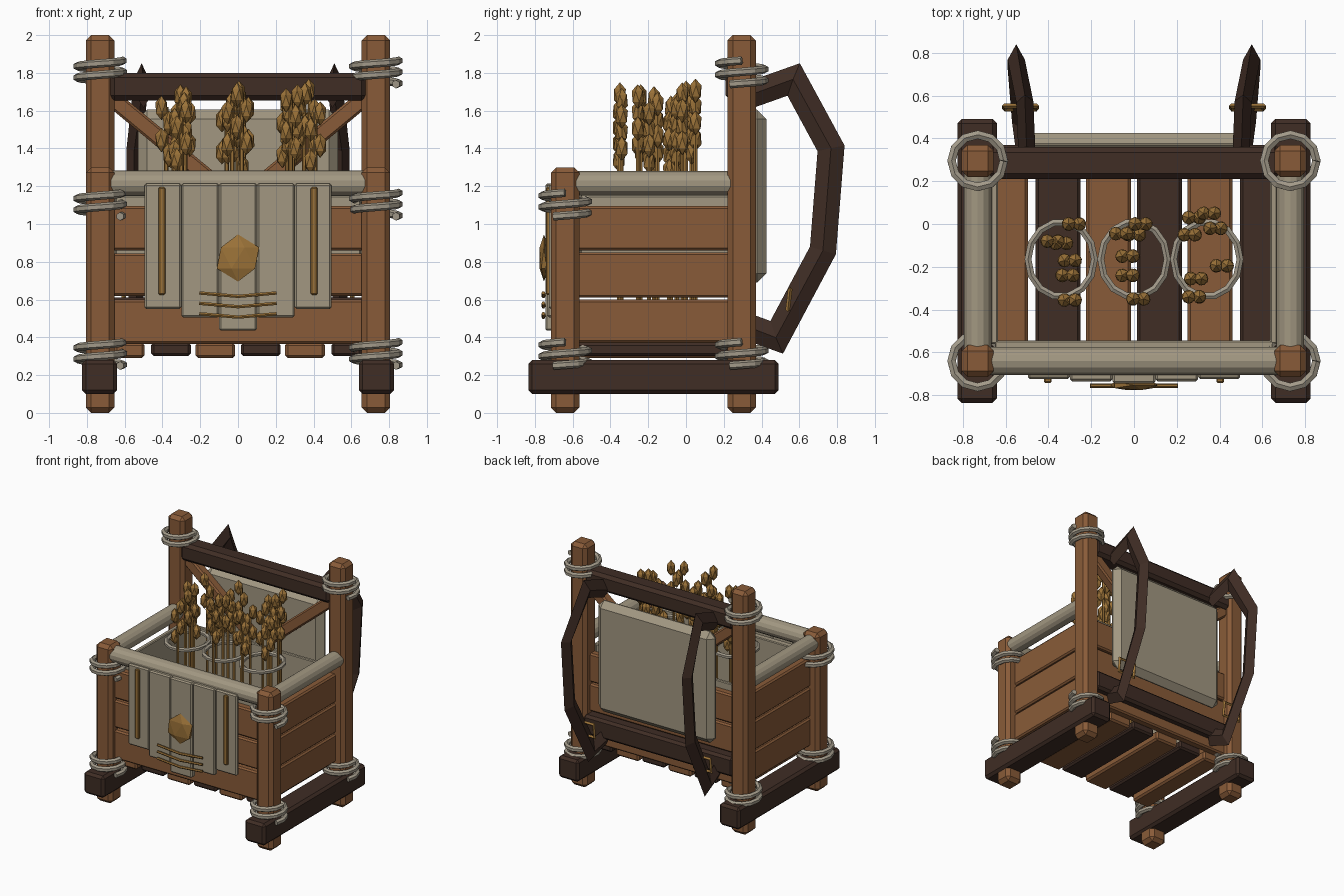
import bpy, bmesh, math, random
from mathutils import Vector, Matrix

if "Cube" in bpy.data.objects:
    bpy.data.objects.remove(bpy.data.objects["Cube"])

random.seed(4)


def material(name, rgb):
    m = bpy.data.materials.new(name)
    m.diffuse_color = (*rgb, 1)
    m.use_nodes = True
    m.node_tree.nodes["Principled BSDF"].inputs["Base Color"].default_value = m.diffuse_color
    return m


WOOD = material("light_wood", (0.25, 0.105, 0.04))
DARK = material("dark_wood", (0.05, 0.026, 0.018))
CLOTH = material("cloth", (0.36, 0.31, 0.22))
ROPE = material("rope", (0.36, 0.32, 0.25))
GOLD = material("straw_gold", (0.33, 0.17, 0.04))


def finish(bm, name, mat):
    bmesh.ops.recalc_face_normals(bm, faces=bm.faces)
    me = bpy.data.meshes.new(name)
    bm.to_mesh(me)
    bm.free()
    me.materials.append(mat)
    ob = bpy.data.objects.new(name, me)
    bpy.context.collection.objects.link(ob)
    return ob


def box(name, x, y, z, mat, bevel=0.012, rot_y=0.0):
    """Bevelled box from (min, max) ranges, optionally turned about its own y axis."""
    bm = bmesh.new()
    size = [b - a for a, b in (x, y, z)]
    mid = Vector([(a + b) / 2 for a, b in (x, y, z)])
    bmesh.ops.create_cube(bm, size=1)
    bmesh.ops.scale(bm, vec=size, verts=bm.verts)
    if bevel:
        bmesh.ops.bevel(bm, geom=bm.edges[:], offset=bevel, segments=1, affect='EDGES')
    bm.transform(Matrix.Translation(mid) @ Matrix.Rotation(rot_y, 4, 'Y'))
    return finish(bm, name, mat)


def add_tube(bm, path, ru, rv, sides, ref, closed=False):
    """Sweep an elliptical polygon along a path, mitred at the bends."""
    pts = [Vector(p) for p in path]
    n, rings = len(pts), []
    for i, p in enumerate(pts):
        a = pts[i - 1] if (i or closed) else None
        b = pts[(i + 1) % n] if (i < n - 1 or closed) else None
        d0 = (p - a).normalized() if a is not None else (b - p).normalized()
        d1 = (b - p).normalized() if b is not None else d0
        t = (d0 + d1).normalized()
        u = Vector(ref)
        u = (u - t * u.dot(t)).normalized()
        v = t.cross(u) / max(0.5, t.dot(d0))
        rings.append([bm.verts.new(p + u * ru * math.cos(k * math.tau / sides)
                                   + v * rv * math.sin(k * math.tau / sides)) for k in range(sides)])
    for i in range(n if closed else n - 1):
        r, s = rings[i], rings[(i + 1) % n]
        for k in range(sides):
            bm.faces.new((r[k], r[(k + 1) % sides], s[(k + 1) % sides], s[k]))
    if not closed:
        bm.faces.new(rings[0])
        bm.faces.new(rings[-1])


def tube(name, path, r, mat, sides=6, ref=(0, 0, 1), rv=None, closed=False):
    bm = bmesh.new()
    add_tube(bm, path, r, rv or r, sides, ref, closed)
    return finish(bm, name, mat)


def lashing(name, x, y, z):
    """Two turns of rope round a post."""
    path = [(x + 0.122 * math.cos(-i * math.tau / 12), y + 0.122 * math.sin(-i * math.tau / 12),
             z + 0.06 - 0.12 * i / 24) for i in range(26)]
    tube(name, path, 0.022, ROPE)


# Posts, skids, lashings, side walls, braces and straps on both sides
for s, side in ((-1, "left"), (1, "right")):
    def span(a, b):
        return tuple(sorted((s * a, s * b)))
    box(f"back_post_{side}", span(0.655, 0.805), (0.22, 0.37), (0, 2), WOOD, 0.028)
    box(f"front_post_{side}", span(0.655, 0.805), (-0.715, -0.565), (0, 1.3), WOOD, 0.028)
    box(f"skid_{side}", span(0.64, 0.825), (-0.835, 0.49), (0.1, 0.28), DARK, 0.02)
    lashing(f"back_top_lashing_{side}", s * 0.73, 0.295, 1.805)
    lashing(f"back_low_lashing_{side}", s * 0.73, 0.295, 0.315)
    lashing(f"front_top_lashing_{side}", s * 0.73, -0.64, 1.105)
    lashing(f"front_low_lashing_{side}", s * 0.73, -0.64, 0.315)
    for i, (lo, hi) in enumerate(((0.37, 0.6), (0.61, 0.85), (0.86, 1.095))):
        box(f"side_plank_{side}_{i}", span(0.665, 0.735), (-0.6, 0.26), (lo, hi), WOOD)
    box(f"side_liner_{side}", span(0.635, 0.67), (-0.56, 0.24), (0.62, 1.15), CLOTH, 0.006)
    tube(f"side_roll_{side}", [(s * 0.73, -0.6, 1.215), (s * 0.73, 0.25, 1.215)], 0.065, CLOTH, 14)

    # Diagonal brace below the top rail
    box(f"back_brace_{side}", (s * 0.39 - 0.38, s * 0.39 + 0.38), (0.25, 0.33), (1.39, 1.48), WOOD, 0.012,
        -s * math.atan2(0.48, 0.58))

    # Carrying strap with a diamond section and its buckle frame
    pts = ((0.50, 0.33, 1.68), (0.51, 0.57, 1.765), (0.55, 0.768, 1.40),
           (0.55, 0.725, 0.86), (0.53, 0.48, 0.40), (0.51, 0.33, 0.455))
    tube(f"strap_{side}", [(s * x, y, z) for x, y, z in pts], 0.04, DARK, 4, (1, 0, 0), rv=0.07)
    ring = [(s * 0.53 + dx, 0.545 + dz * 0.12, 0.6 + dz) for dx, dz in
            ((-0.075, -0.055), (0.075, -0.055), (0.075, 0.055), (-0.075, 0.055))]
    tube(f"strap_buckle_{side}", ring, 0.012, GOLD, 4, (0, 1, 0), closed=True)

    # Outer apron strips with gold bars
    box(f"apron_outer_{side}", span(0.3, 0.495), (-0.725, -0.69), (0.55, 1.215), CLOTH, 0.01)
    box(f"apron_inner_{side}", span(0.1, 0.3), (-0.735, -0.69), (0.505, 1.215), CLOTH, 0.01)
    box(f"apron_bar_{side}", span(0.385, 0.42), (-0.742, -0.715), (0.625, 1.195), GOLD, 0.006)

# Floor slats, alternating woods
for i, x in enumerate((-0.575, -0.355, -0.12, 0.12, 0.355, 0.575)):
    w = 0.105 if 0 < i < 5 else 0.08
    box(f"floor_slat_{i}", (x - w, x + w), (-0.61, 0.26), (0.29 + 0.01 * (i % 2), 0.372),
        DARK if i % 2 else WOOD, 0.014)

# Front and back plank walls with their liners
for i, (lo, hi) in enumerate(((0.365, 0.6), (0.62, 0.845), (0.86, 1.095))):
    box(f"front_plank_{i}", (-0.67, 0.67), (-0.665, -0.595), (lo, hi), WOOD)
    box(f"back_plank_{i}", (-0.67, 0.67), (0.24, 0.31), (lo, hi), WOOD)
box("front_liner", (-0.65, 0.65), (-0.6, -0.545), (0.62, 1.15), CLOTH, 0.006)
box("back_liner", (-0.65, 0.65), (0.215, 0.245), (0.62, 1.15), CLOTH, 0.006)
tube("front_roll", [(-0.68, -0.64, 1.215), (0.68, -0.64, 1.215)], 0.067, CLOTH, 14)

# Back rails and padded back panel
box("back_top_rail", (-0.68, 0.68), (0.21, 0.36), (1.655, 1.8), DARK, 0.025)
box("back_low_rail", (-0.68, 0.68), (0.26, 0.37), (0.45, 0.61), DARK, 0.02)
box("back_panel", (-0.53, 0.53), (0.32, 0.425), (0.69, 1.605), CLOTH, 0.048)

# Centre apron strip, gold boss and chevrons
box("apron_center", (-0.1, 0.1), (-0.745, -0.69), (0.435, 1.215), CLOTH, 0.01)
bm = bmesh.new()
bmesh.ops.create_icosphere(bm, subdivisions=1, radius=0.125)
bm.transform(Matrix.Translation((0, -0.752, 0.82)) @ Matrix.Diagonal((1, 0.22, 1, 1)))
finish(bm, "apron_boss", GOLD)
for i, z in enumerate((0.625, 0.57, 0.515)):
    tube(f"apron_chevron_{i}", [(-0.205, -0.755, z + 0.01), (0, -0.755, z - 0.008), (0.205, -0.755, z + 0.01)],
         0.01, GOLD, 6, (0, 1, 0))

# Bundle hoops
for i, x in enumerate((-0.34, 0, 0.34)):
    tube(f"bundle_hoop_{i}", [(x + 0.155 * math.cos(k * math.tau / 14), -0.165 + 0.175 * math.sin(k * math.tau / 14),
                               1.23) for k in range(14)], 0.018, ROPE, 6, closed=True)

# Grain stalks: (x, y, top height)
bundles = (
    ((-0.28, 0, 1.74), (-0.38, -0.08, 1.68), (-0.34, -0.09, 1.6), (-0.3, -0.17, 1.73), (-0.31, -0.24, 1.7),
     (-0.3, -0.355, 1.66)),
    ((0.03, 0, 1.76), (-0.06, -0.045, 1.7), (0.0, -0.05, 1.62), (-0.03, -0.15, 1.7), (-0.03, -0.24, 1.74),
     (0.02, -0.35, 1.75)),
    ((0.28, 0.03, 1.7), (0.35, 0.05, 1.77), (0.38, -0.02, 1.75), (0.26, -0.05, 1.68), (0.41, -0.195, 1.65),
     (0.29, -0.255, 1.74), (0.28, -0.34, 1.72)))
for b, stalks in enumerate(bundles):
    bm = bmesh.new()
    for x, y, top in stalks:
        add_tube(bm, [(x, y, 0.37), (x, y, top - 0.06)], 0.012, 0.012, 6, (1, 0, 0))
        flip = random.choice((-1, 1))
        for k in range(4):
            c = Vector((x + flip * (-1) ** k * 0.025, y, top - 0.065 - 0.085 * k))
            m = Matrix.Translation(c) @ Matrix.Rotation(random.uniform(0, 1), 4, 'Z') \
                @ Matrix.Diagonal((0.036, 0.036, 0.065, 1))
            bmesh.ops.create_icosphere(bm, subdivisions=1, radius=1, matrix=m)
    finish(bm, f"grain_bundle_{b}", GOLD)
